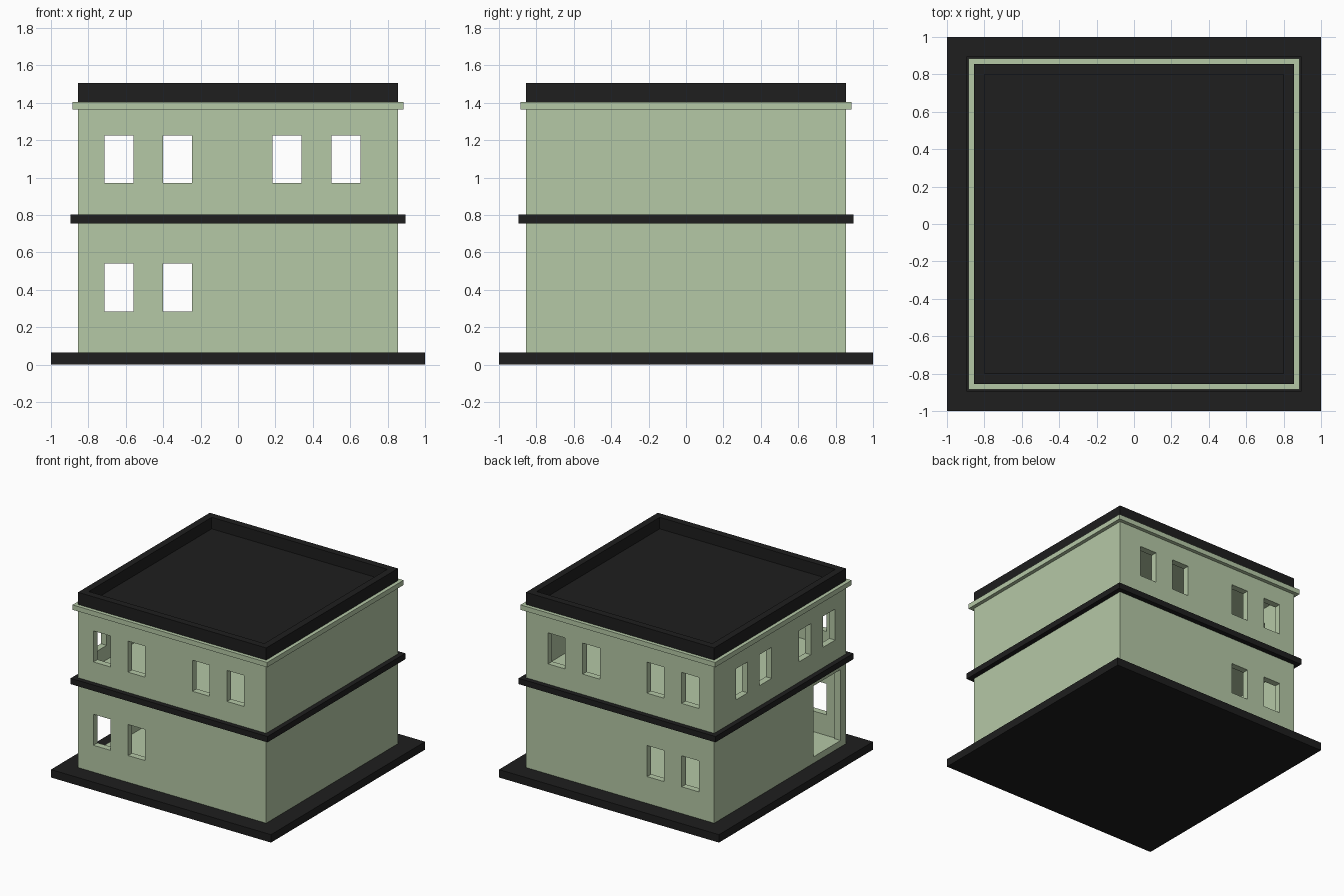
import bpy

if "Cube" in bpy.data.objects:
    bpy.data.objects.remove(bpy.data.objects["Cube"])


def material(name, rgb):
    m = bpy.data.materials.new(name)
    m.diffuse_color = (*rgb, 1)
    m.use_nodes = True
    m.node_tree.nodes["Principled BSDF"].inputs["Base Color"].default_value = m.diffuse_color
    return m


GREEN = material("pale_green", (0.46, 0.58, 0.38))
BLACK = material("charcoal", (0.013, 0.013, 0.013))


def box(name, x, y, z, mat):
    """Box from (min, max) ranges along each axis."""
    bpy.ops.mesh.primitive_cube_add(
        size=1, location=[(a + b) / 2 for a, b in (x, y, z)])
    ob = bpy.context.object
    ob.name = ob.data.name = name
    ob.scale = [b - a for a, b in (x, y, z)]
    bpy.ops.object.transform_apply(location=True, rotation=False, scale=True)
    ob.data.materials.append(mat)
    return ob


def slab(name, half, z, mat):
    return box(name, (-half, half), (-half, half), z, mat)


def cut(target, cutter):
    mod = target.modifiers.new("cut", 'BOOLEAN')
    mod.operation, mod.solver, mod.object = 'DIFFERENCE', 'EXACT', cutter
    bpy.context.view_layer.objects.active = target
    bpy.ops.object.modifier_apply(modifier=mod.name)
    bpy.data.objects.remove(cutter)


WALL = 0.855       # half width of the walls
ROOM = 0.802       # half width of the rooms inside
WIN_W, WIN_H = 0.155, 0.255


def storey(name, z, room_z, sill, xs, ys, door=None):
    """Hollow storey; xs pierce front and back, ys pierce the left side."""
    walls = slab(name, WALL, z, GREEN)
    cut(walls, slab("room_cutter", ROOM, room_z, GREEN))
    zs = (sill, sill + WIN_H)
    for x in xs:
        cut(walls, box("window_cutter", (x, x + WIN_W), (-1, 1), zs, GREEN))
    for y in ys:
        cut(walls, box("window_cutter", (-1, -0.77), (y, y + WIN_W), zs, GREEN))
    if door:
        cut(walls, box("door_cutter", (-1, -0.77), *door, GREEN))


# Base plinth
slab("base", 1.0, (0, 0.065), BLACK)

# Ground floor with two windows front and back, doorway on the left
storey("ground_floor", (0.065, 0.755), (0.115, 0.705), 0.285,
       (-0.715, -0.40), (), ((-0.785, -0.435), (0.118, 0.70)))

# Belt course between the storeys
slab("belt_course", 0.895, (0.755, 0.803), BLACK)

# Upper floor with four windows on front, back and left
storey("upper_floor", (0.803, 1.40), (0.853, 1.35), 0.97,
       (-0.715, -0.40, 0.185, 0.50), (-0.715, -0.40, 0.11, 0.42))

# Cornice
slab("cornice", 0.885, (1.365, 1.405), GREEN)

# Roof tray with raised parapet
roof = slab("roof_parapet", WALL, (1.40, 1.505), BLACK)
cut(roof, slab("roof_cutter", 0.798, (1.41, 1.7), BLACK))
